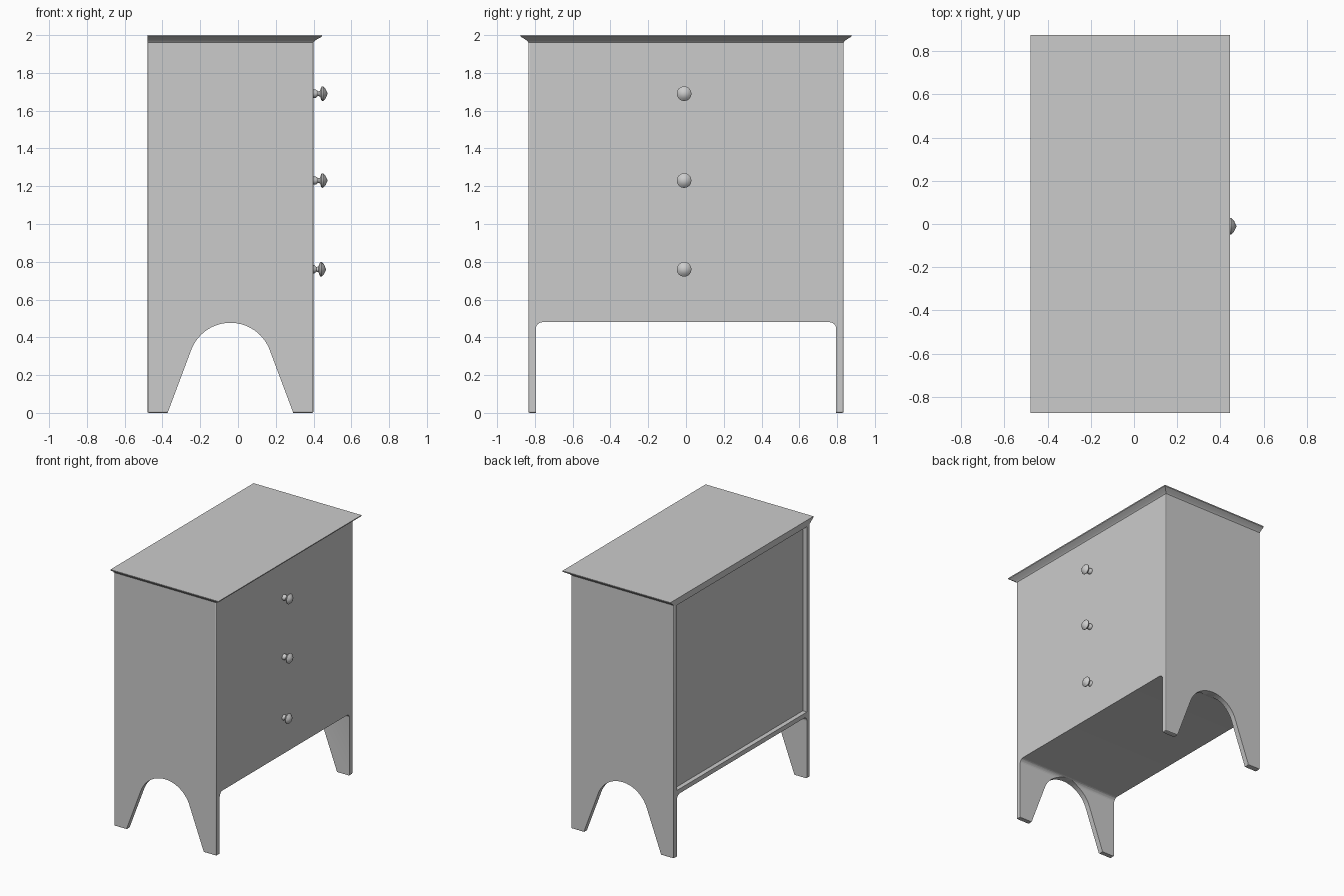
import bpy, bmesh
from math import sin, cos, radians
from mathutils import Vector, Matrix

cube = bpy.data.objects.get("Cube")
if cube:
    bpy.data.objects.remove(cube, do_unlink=True)

grey = bpy.data.materials.new("plain grey")
grey.use_nodes = True
colour = (0.6, 0.6, 0.6, 1)
grey.diffuse_color = colour
grey.node_tree.nodes["Principled BSDF"].inputs["Base Color"].default_value = colour

BACK, FRONT, HALF = -0.48, 0.40, 0.835
WALL, FLOOR = 0.04, 0.48


def finish(name, bm, helper=False, angle=35):
    bmesh.ops.recalc_face_normals(bm, faces=bm.faces)
    mesh = bpy.data.meshes.new(name)
    bm.to_mesh(mesh)
    bm.free()
    mesh.materials.append(grey)
    ob = bpy.data.objects.new(name, mesh)
    bpy.context.collection.objects.link(ob)
    if helper:
        ob.hide_render = True
        ob.hide_viewport = True
    else:
        bpy.ops.object.select_all(action='DESELECT')
        ob.select_set(True)
        bpy.context.view_layer.objects.active = ob
        bpy.ops.object.shade_smooth_by_angle(angle=radians(angle))
    return ob


def box(bm, lo, hi):
    lo, hi = Vector(lo), Vector(hi)
    size = Matrix.Diagonal((*(hi - lo), 1))
    bmesh.ops.create_cube(bm, size=1, matrix=Matrix.Translation((lo + hi) / 2) @ size)


def prism(bm, points, sweep):
    """Extrude a closed outline along a vector."""
    face = bm.faces.new([bm.verts.new(p) for p in points])
    new = bmesh.ops.extrude_face_region(bm, geom=[face])["geom"]
    verts = [v for v in new if isinstance(v, bmesh.types.BMVert)]
    bmesh.ops.translate(bm, verts=verts, vec=sweep)


def arc(cx, cz, r, start, end, steps):
    angles = [radians(start + (end - start) * i / steps) for i in range(steps + 1)]
    return [(cx + r * cos(a), cz + r * sin(a)) for a in angles]


# Cutter: opening between the side walls, with rounded upper corners
inner, r = HALF - WALL, 0.035
outline = [(inner, -0.1)] + arc(inner - r, FLOOR - r, r, 0, 90, 6)
outline += [(-y, z) for y, z in reversed(outline)]
bm = bmesh.new()
prism(bm, [(-1, y, z) for y, z in outline], (2, 0, 0))
leg_gap = finish("leg_gap_cutter", bm, True)

# Cutter: arch through both side walls
mid, radius = -0.04, 0.222
outline = [(0.33, -0.1)] + arc(mid, 0.255, radius, 19, 161, 28) + [(2 * mid - 0.33, -0.1)]
bm = bmesh.new()
prism(bm, [(x, -1, z) for x, z in outline], (0, 2, 0))
arch = finish("arch_cutter", bm, True)

# Cutter: shallow recess in the back
bm = bmesh.new()
box(bm, (BACK - 0.1, -inner, FLOOR + 0.035), (BACK + 0.035, inner, 1.95))
recess = finish("back_recess_cutter", bm, True)

# Case with softened corners
bm = bmesh.new()
box(bm, (BACK, -HALF, 0), (FRONT, HALF, 1.98))
case = finish("case", bm)
bevel = case.modifiers.new("soft corners", 'BEVEL')
bevel.width, bevel.segments = 0.008, 2
for cutter in (leg_gap, arch, recess):
    cut = case.modifiers.new(cutter.name, 'BOOLEAN')
    cut.operation, cut.solver, cut.object = 'DIFFERENCE', 'EXACT', cutter
bpy.ops.object.select_all(action='DESELECT')
case.select_set(True)
bpy.context.view_layer.objects.active = case
for mod in list(case.modifiers):
    bpy.ops.object.modifier_apply(modifier=mod.name)
bpy.ops.object.shade_smooth_by_angle(angle=radians(35))

# Top board, flaring out on three sides and flush at the back
bm = bmesh.new()
rings = []
for z, flare in ((1.962, 0), (1.972, 0.008), (1.992, 0.04), (2.0, 0.041)):
    x, y = FRONT + flare * 1.1, HALF + flare
    rings.append([bm.verts.new(p) for p in
                  ((BACK, -y, z), (x, -y, z), (x, y, z), (BACK, y, z))])
for a, b in zip(rings, rings[1:]):
    for i in range(4):
        j = (i + 1) % 4
        bm.faces.new((a[i], a[j], b[j], b[i]))
bm.faces.new(rings[0])
bm.faces.new(rings[-1])
finish("top_board", bm, angle=25)

# Turned knobs down the middle of the front
profile = [(0, 0), (0, 0.022), (0.012, 0.022), (0.024, 0.012), (0.034, 0.015),
           (0.042, 0.037), (0.05, 0.039), (0.063, 0.026), (0.075, 0)]
for name, z, shift in (("upper", 1.69, 0), ("middle", 1.23, 0), ("lower", 0.76, -0.008)):
    bm = bmesh.new()
    verts = [bm.verts.new((FRONT + shift + x, r - 0.01, z))
             for x, r in profile for r in (r,)]
    edges = [bm.edges.new(pair) for pair in zip(verts, verts[1:])]
    bmesh.ops.spin(bm, geom=verts + edges, cent=(0, -0.01, z), axis=(1, 0, 0),
                   angle=radians(360), steps=16, use_duplicate=False)
    bmesh.ops.remove_doubles(bm, verts=bm.verts, dist=0.0005)
    finish(name + "_knob", bm, angle=40)
